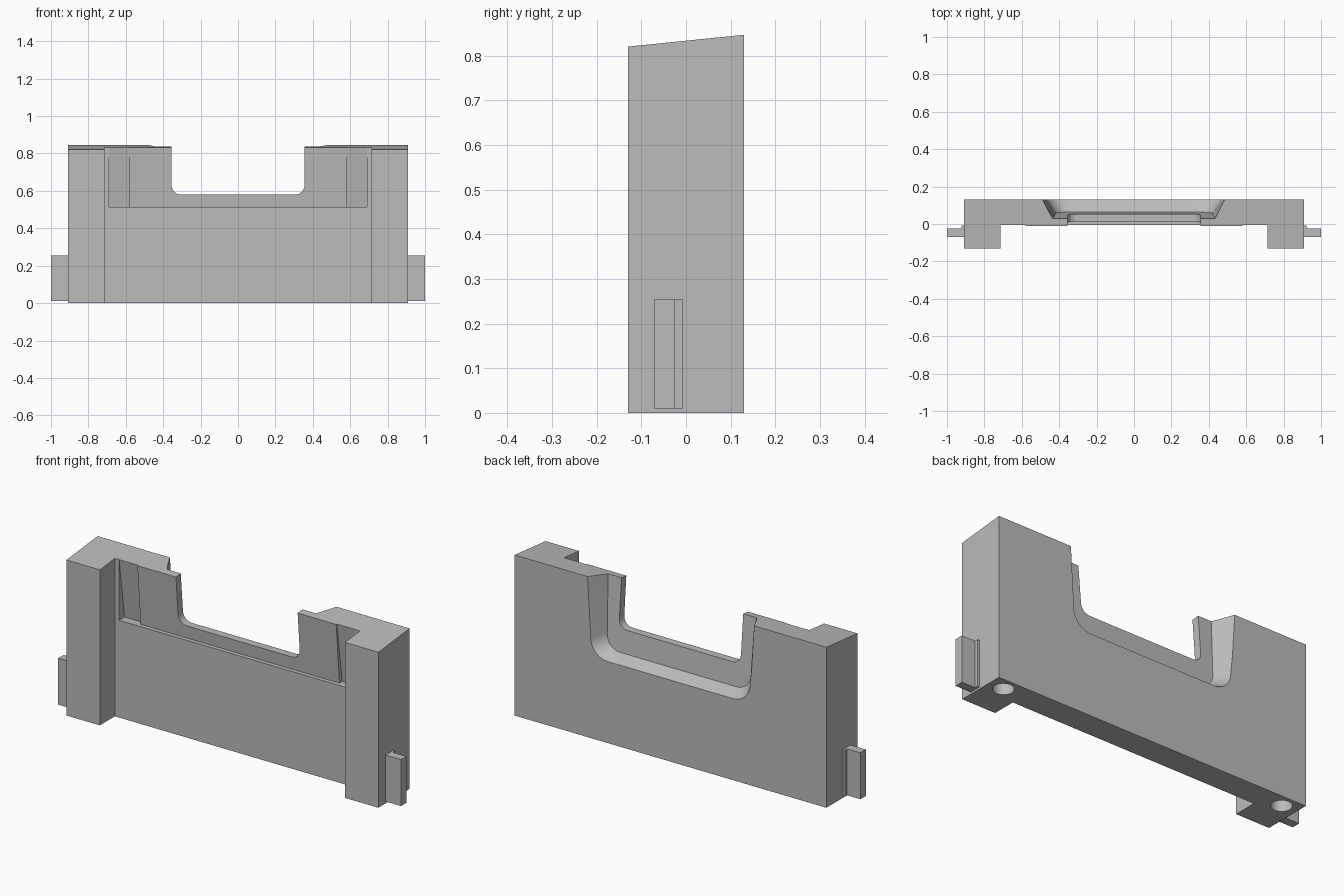
import bpy, bmesh, math
from mathutils import Vector

cube = bpy.data.objects.get("Cube")
if cube:
    bpy.data.objects.remove(cube, do_unlink=True)

grey = bpy.data.materials.new("plain_grey")
grey.use_nodes = True
colour = (0.5, 0.5, 0.5, 1)
grey.diffuse_color = colour
grey.node_tree.nodes["Principled BSDF"].inputs["Base Color"].default_value = colour


def loft(name, ring_a, ring_b):
    """Closed solid between two matching rings of points."""
    bm = bmesh.new()
    a = [bm.verts.new(p) for p in ring_a]
    b = [bm.verts.new(p) for p in ring_b]
    bm.faces.new(a)
    bm.faces.new(b[::-1])
    n = len(a)
    for i in range(n):
        j = (i + 1) % n
        bm.faces.new((a[j], a[i], b[i], b[j]))
    bmesh.ops.recalc_face_normals(bm, faces=bm.faces[:])
    mesh = bpy.data.meshes.new(name)
    bm.to_mesh(mesh)
    bm.free()
    mesh.materials.append(grey)
    obj = bpy.data.objects.new(name, mesh)
    bpy.context.scene.collection.objects.link(obj)
    return obj


def prism_x(name, x0, x1, profile):
    """Extrude a (y, z) profile from x0 to x1."""
    return loft(name, [(x0, y, z) for y, z in profile], [(x1, y, z) for y, z in profile])


def box(name, x0, x1, y0, y1, z0, z1):
    return prism_x(name, x0, x1, [(y0, z0), (y1, z0), (y1, z1), (y0, z1)])


def u_shape(half_top, half_low, z_low, r, z_top=1.0, steps=8):
    """Open-topped outline with two rounded lower corners, as (x, z)."""
    side = [(half_top, z_top)]
    for i in range(steps + 1):
        t = math.pi / 2 * i / steps
        side.append((half_low - r + r * math.cos(t), z_low + r - r * math.sin(t)))
    return side + [(-x, z) for x, z in reversed(side)]


def combine(target, tool, operation="DIFFERENCE"):
    mod = target.modifiers.new("combine", "BOOLEAN")
    mod.operation = operation
    mod.solver = "EXACT"
    mod.object = tool
    bpy.ops.object.select_all(action="DESELECT")
    bpy.context.view_layer.objects.active = target
    target.select_set(True)
    bpy.ops.object.modifier_apply(modifier=mod.name)
    bpy.data.objects.remove(tool, do_unlink=True)


# Block with the wide front recess between two pillars
body = box("body", -0.91, 0.91, -0.13, 0.13, 0, 0.95)
combine(body, box("recess", -0.715, 0.715, -0.3, -0.005, -0.1, 1.1))

# Leaning pocket above the lower wall
combine(body, prism_x("pocket", -0.69, 0.69,
                      [(-0.2, 0.513), (0.04, 0.513), (-0.005, 0.835), (-0.028, 1.0), (-0.2, 1.0)]))

# Forward-leaning panel inside the pocket
combine(body, prism_x("panel", -0.58, 0.58,
                      [(0.018, 0.50), (0.1, 0.50), (0.1, 0.92), (-0.017, 0.92)]), "UNION")

# Flared opening in the back, with a leaning inner face
inner = [Vector((x, 0.03 + (0.835 - z) * 0.09, z)) for x, z in u_shape(0.441, 0.42, 0.46, 0.08)]
outer = [Vector((x, 0.13, z)) for x, z in u_shape(0.498, 0.465, 0.43, 0.1)]
beyond = [o + (o - i) * 0.4 for o, i in zip(outer, inner)]
combine(body, loft("back_opening", inner, beyond))

# Notch right through the panel
notch = u_shape(0.355, 0.355, 0.58, 0.05)
combine(body, loft("notch", [(x, -0.3, z) for x, z in notch], [(x, 0.3, z) for x, z in notch]))

# Sloped top
combine(body, prism_x("top_trim", -1.2, 1.2,
                      [(-0.33, 0.80), (0.33, 0.867), (0.33, 1.3), (-0.33, 1.3)]))

# Round holes in the underside
for s in (-1, 1):
    circle = [(s * 0.825 + 0.05 * math.cos(math.tau * i / 32),
               0.06 + 0.05 * math.sin(math.tau * i / 32)) for i in range(32)]
    combine(body, loft("hole", [(x, y, -0.1) for x, y in circle], [(x, y, 0.25) for x, y in circle]))

bpy.ops.object.select_all(action="DESELECT")
body.select_set(True)
bpy.context.view_layer.objects.active = body
bpy.ops.object.shade_smooth_by_angle(angle=math.radians(20))

# Side tabs, each on a slightly wider foot
for s, side in ((1, "left"), (-1, "right")):
    foot = box(side + "_tab", s * 0.90, s * 0.922, -0.07, -0.008, 0.01, 0.255)
    combine(foot, box("tab", s * 0.905, s * 1.0, -0.07, -0.025, 0.01, 0.255), "UNION")
